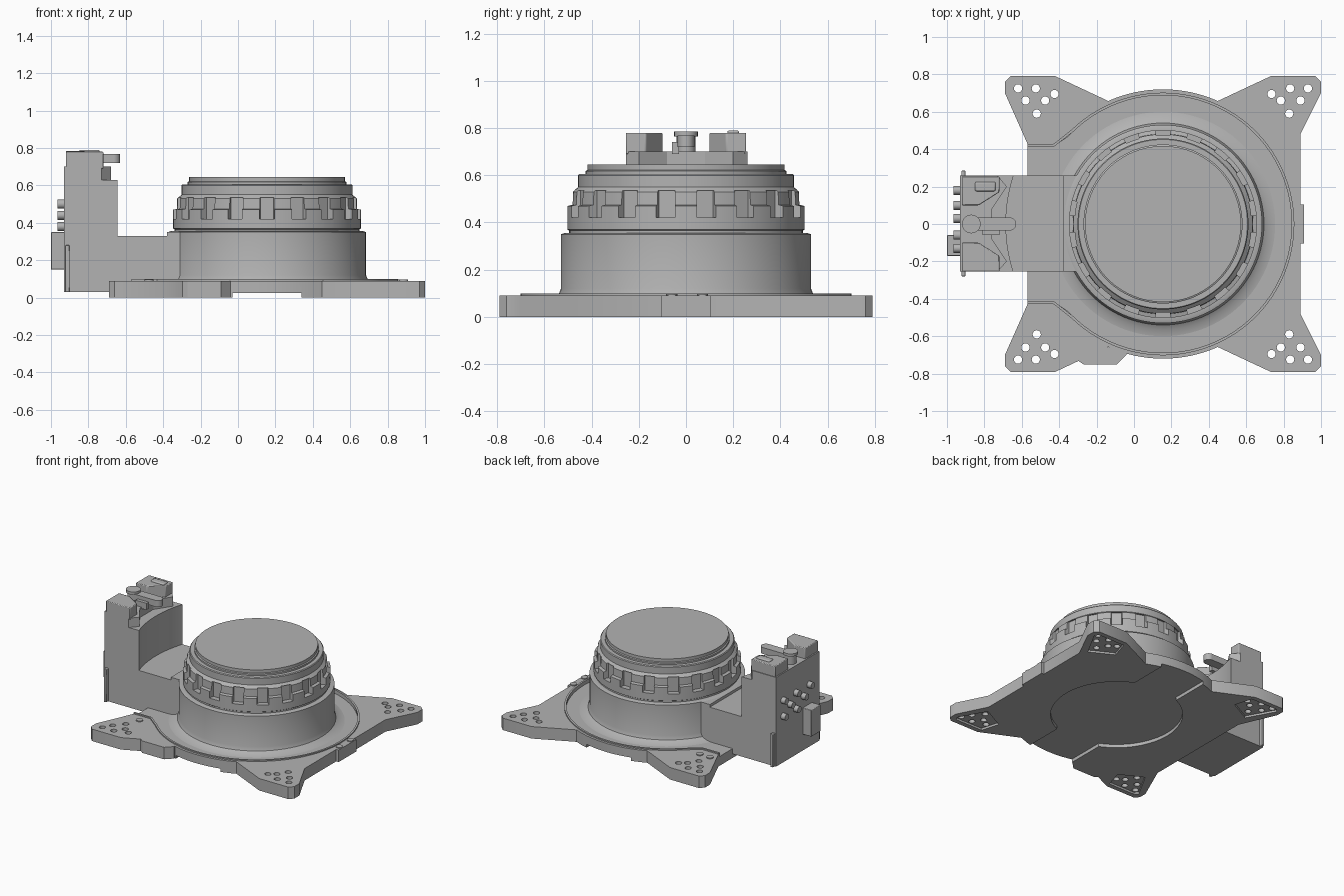
import bpy, bmesh, math
from mathutils import Matrix, Vector

cube = bpy.data.objects.get("Cube")
if cube:
    bpy.data.objects.remove(cube, do_unlink=True)

CX = 0.155  # axis of the turret
grey = bpy.data.materials.new("machined grey")
grey.use_nodes = True
grey.diffuse_color = (0.45, 0.45, 0.45, 1)
for node in grey.node_tree.nodes:
    if node.type == 'BSDF_PRINCIPLED':
        node.inputs["Base Color"].default_value = (0.45, 0.45, 0.45, 1)


def finish(name, bm):
    bmesh.ops.recalc_face_normals(bm, faces=bm.faces)
    mesh = bpy.data.meshes.new(name)
    bm.to_mesh(mesh)
    bm.free()
    obj = bpy.data.objects.new(name, mesh)
    bpy.context.collection.objects.link(obj)
    mesh.materials.append(grey)
    return obj


def add_box(bm, x0, x1, y0, y1, z0, z1):
    mat = Matrix.Translation(((x0 + x1) / 2, (y0 + y1) / 2, (z0 + z1) / 2))
    bmesh.ops.create_cube(bm, size=1, matrix=mat @ Matrix.Diagonal((x1 - x0, y1 - y0, z1 - z0, 1)))


def add_cyl(bm, x, y, r, z0, z1, n=24):
    bmesh.ops.create_cone(bm, cap_ends=True, segments=n, radius1=r, radius2=r, depth=z1 - z0,
                          matrix=Matrix.Translation((x, y, (z0 + z1) / 2)))


def add_prism(bm, points, z0, z1):
    face = bm.faces.new([bm.verts.new((x, y, z0)) for x, y in points])
    new = bmesh.ops.extrude_face_region(bm, geom=[face])["geom"]
    bmesh.ops.translate(bm, vec=(0, 0, z1 - z0), verts=[v for v in new if isinstance(v, bmesh.types.BMVert)])


def make(name, adder, *args):
    bm = bmesh.new()
    adder(bm, *args)
    return finish(name, bm)


def lathe(name, profile, segments=96):
    bm = bmesh.new()
    verts = [bm.verts.new((r, 0, z)) for r, z in profile]
    edges = [bm.edges.new(pair) for pair in zip(verts, verts[1:])]
    bmesh.ops.spin(bm, geom=verts + edges, axis=(0, 0, 1), cent=(0, 0, 0), steps=segments, angle=math.tau)
    bmesh.ops.remove_doubles(bm, verts=bm.verts, dist=0.0001)
    bmesh.ops.translate(bm, vec=(CX, 0, 0), verts=bm.verts)
    return finish(name, bm)


def activate(obj):
    bpy.ops.object.select_all(action='DESELECT')
    obj.select_set(True)
    bpy.context.view_layer.objects.active = obj


def cut(obj, cutter, operation='DIFFERENCE'):
    mod = obj.modifiers.new("cut", 'BOOLEAN')
    mod.operation, mod.object, mod.solver = operation, cutter, 'EXACT'
    activate(obj)
    bpy.ops.object.modifier_apply(modifier=mod.name)
    bpy.data.objects.remove(cutter, do_unlink=True)


def smooth(obj, bevel=0):
    if bevel:
        mod = obj.modifiers.new("soft edges", 'BEVEL')
        mod.width, mod.segments = bevel, 2
    activate(obj)
    bpy.ops.object.shade_smooth_by_angle(angle=math.radians(30))


# Base plate: flared corner ears joined by round flanks
arc = [(CX + 0.72 * math.cos(math.radians(a)), 0.72 * math.sin(math.radians(a))) for a in range(66, 115, 3)]
back = [(0.89, 0.48), (1, 0.7), (1, 0.76), (0.97, 0.79), (0.73, 0.79)] + arc + [
    (-0.42, 0.79), (-0.66, 0.79), (-0.69, 0.76), (-0.69, 0.7), (-0.57, 0.43)]
outline = back + [(x, -y) for x, y in reversed(back)]
plate = make("base_plate", add_prism, outline, 0, 0.09)
cut(plate, make("side_tab", add_prism, [(-0.32, -0.66), (-0.32, -0.73), (-0.3, -0.73), (-0.27, -0.75),
                (-0.09, -0.75), (-0.04, -0.7), (-0.04, -0.66)], 0, 0.09), 'UNION')

# Dished top with an open channel to the tower
cut(plate, make("dish", add_cyl, CX, 0, 0.69, 0.07, 0.2, 128))
cut(plate, make("channel", add_prism, [(-0.6, 0.415), (-0.43, 0.415), (-0.3, 0.5), (-0.3, -0.5),
                (-0.43, -0.415), (-0.6, -0.415)], 0.07, 0.2))
# Underside relief
cut(plate, make("under_channel", add_box, -0.03, 0.34, -1, 1, -0.1, 0.025))
cut(plate, make("under_disc", add_cyl, CX, 0, 0.45, -0.1, 0.025, 96))

# Mounting holes and pockets under the ears
holes = [(0.775, 0.725), (0.68, 0.725), (0.58, 0.695), (0.735, 0.66), (0.63, 0.66), (0.675, 0.59)]
drill, pocket = bmesh.new(), bmesh.new()
for sx in (-1, 1):
    for sy in (-1, 1):
        for x, y in holes:
            add_cyl(drill, CX + sx * x, sy * y, 0.022, -0.1, 0.2, 16)
        add_prism(pocket, [(CX + sx * x, sy * y) for x, y in
                  ((0.53, 0.62), (0.57, 0.755), (0.79, 0.755), (0.81, 0.73), (0.7, 0.53))], -0.1, 0.015)
cut(plate, finish("holes", drill))
cut(plate, finish("pockets", pocket))
smooth(plate)

# Thin raised lip around the dish
bm = bmesh.new()
ring = [Vector((CX + 0.695 * math.cos(math.radians(a)), 0.695 * math.sin(math.radians(a)), 0.085))
        for a in range(-134, 135, 2)]
path = [Vector((-0.57, -0.42, 0.085)), Vector((-0.43, -0.42, 0.085))] + ring + [
    Vector((-0.43, 0.42, 0.085)), Vector((-0.57, 0.42, 0.085))]
previous = None
for i, p in enumerate(path):
    t = (path[min(i + 1, len(path) - 1)] - path[max(i - 1, 0)]).normalized()
    side = Vector((t.y, -t.x, 0)) * 0.007
    up = Vector((0, 0, 0.014))
    section = [bm.verts.new(p + o) for o in (-side, side, side + up, up - side)]
    if previous:
        for k in range(4):
            bm.faces.new((previous[k - 1], previous[k], section[k], section[k - 1]))
    else:
        bm.faces.new(section)
    previous = section
bm.faces.new(previous)
smooth(finish("dish_lip", bm))

# Pins and the end tab
bm = bmesh.new()
for x, y in ((-0.55, 0.5), (-0.465, 0.5), (-0.475, -0.49), (0.885, 0.07), (0.885, -0.06)):
    add_cyl(bm, x, y, 0.024, 0.05, 0.097)
add_box(bm, 0.87, 0.91, -0.105, 0.105, 0, 0.09)
smooth(finish("locating_pins_and_tab", bm))

# Turret: stepped round body with a ring of pockets
turret = lathe("turret", [(0, 0.03), (0.6, 0.03), (0.6, 0.07), (0.565, 0.077), (0.54, 0.093), (0.53, 0.12),
               (0.53, 0.35), (0.515, 0.355), (0.495, 0.355), (0.495, 0.365), (0.503, 0.37), (0.503, 0.47),
               (0.482, 0.475), (0.48, 0.53), (0.457, 0.55), (0.457, 0.6), (0.452, 0.606), (0.425, 0.606),
               (0.425, 0.618), (0.417, 0.622), (0.417, 0.645), (0, 0.645)])
bm = bmesh.new()
COUNT = 18
for i in range(COUNT):
    part = bmesh.new()
    add_prism(part, [(0.463, -0.035), (0.56, -0.05), (0.56, 0.05), (0.463, 0.035)], 0.42, 0.535)
    part.transform(Matrix.Translation((CX, 0, 0)) @ Matrix.Rotation(math.tau * (i + 0.5) / COUNT, 4, 'Z'))
    temp = bpy.data.meshes.new("temp")
    part.to_mesh(temp)
    part.free()
    bm.from_mesh(temp)
    bpy.data.meshes.remove(temp)
cut(turret, finish("ring_pockets", bm))
smooth(turret)

# Neck and tower, the tower face hollowed around the turret
smooth(make("neck", add_box, -0.9, -0.2, -0.255, 0.26, 0.03, 0.33))
smooth(make("neck_collar", add_box, -0.38, -0.25, -0.255, 0.26, 0.3, 0.35))
tower = make("tower", add_box, -0.93, -0.64, -0.255, 0.26, 0.03, 0.63)
cut(tower, make("hollow", add_cyl, CX, 0, 0.84, 0.33, 1, 128))
smooth(tower)
smooth(make("tower_saddle", add_prism, [(-0.93, -0.255), (-0.73, -0.255), (-0.68, -0.2), (-0.76, -0.08),
            (-0.76, 0.08), (-0.68, 0.2), (-0.73, 0.26), (-0.93, 0.26)], 0.62, 0.7))

# Corner blocks on the tower
for side, label in ((1, "left"), (-1, "right")):
    pts = [(-0.92, 0.1), (-0.83, 0.1), (-0.72, 0.17), (-0.72, 0.255), (-0.92, 0.255)]
    smooth(make("corner_block_" + label, add_prism, [(x, side * y) for x, y in pts], 0.69, 0.78), 0.005)
smooth(make("block_cap", add_box, -0.85, -0.74, 0.175, 0.225, 0.77, 0.79), 0.008)

# Lever with its pivot
bm = bmesh.new()
add_cyl(bm, -0.87, 0, 0.04, 0.68, 0.77)
add_cyl(bm, -0.87, 0, 0.05, 0.765, 0.785)
add_box(bm, -0.87, -0.665, -0.035, 0.035, 0.72, 0.768)
add_cyl(bm, -0.665, 0, 0.035, 0.72, 0.768)
add_box(bm, -0.81, -0.72, -0.06, -0.03, 0.69, 0.74)
smooth(finish("lever", bm))

# Rear flange, connector box and knobs
bm = bmesh.new()
add_box(bm, -0.922, -0.9, -0.28, 0.285, 0.03, 0.28)
add_box(bm, -1, -0.92, -0.17, -0.06, 0.15, 0.35)
smooth(finish("connector_and_flange", bm), 0.004)
bm = bmesh.new()
for y, z in ((0.18, 0.38), (0.18, 0.5), (0.1, 0.44), (0.03, 0.38), (0.03, 0.5), (-0.06, 0.44), (-0.13, 0.5)):
    bmesh.ops.create_cone(bm, cap_ends=True, segments=20, radius1=0.024, radius2=0.024, depth=0.06,
                          matrix=Matrix.Translation((-0.935, y, z)) @ Matrix.Rotation(math.pi / 2, 4, 'Y'))
smooth(finish("rear_knobs", bm))
